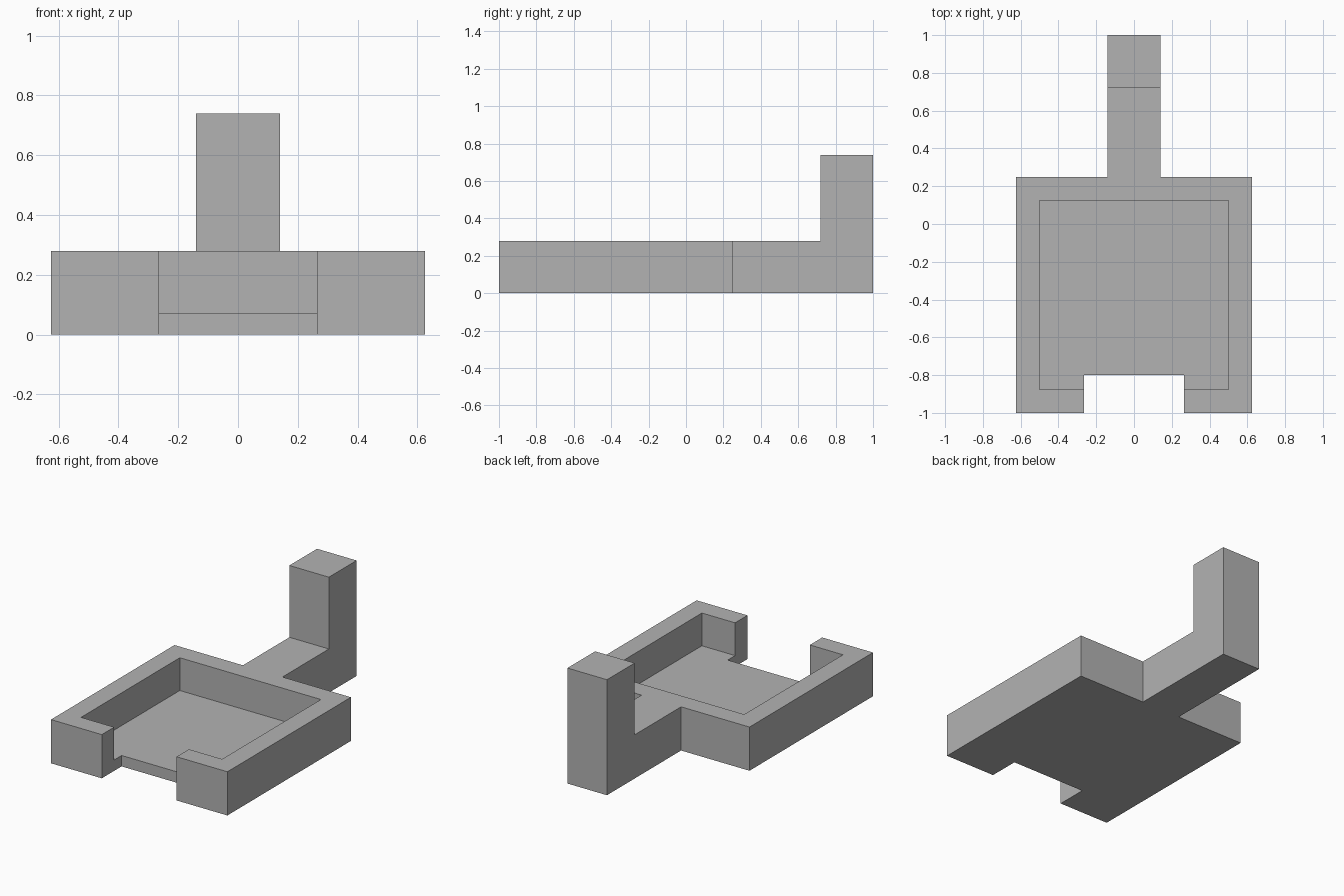
import bpy
import bmesh
from mathutils import Vector

cube = bpy.data.objects.get("Cube")
if cube:
    bpy.data.objects.remove(cube, do_unlink=True)

# Main dimensions
HALF_W, HANDLE_W, NOTCH_W, POCKET_W = 0.625, 0.14, 0.265, 0.5
FRONT, NOTCH_Y, BACK, POST_Y, END = -1.0, -0.8, 0.25, 0.72, 1.0
WALL = 0.125
FLOOR_Z, RIM_Z, POST_Z = 0.07, 0.28, 0.74

grey = bpy.data.materials.new("plain grey")
grey.use_nodes = True
colour = (0.45, 0.45, 0.45, 1)
grey.diffuse_color = colour
grey.node_tree.nodes["Principled BSDF"].inputs["Base Color"].default_value = colour


def prism(name, outline, z0, z1):
    """Extrude a flat outline from z0 to z1."""
    bm = bmesh.new()
    face = bm.faces.new([bm.verts.new((x, y, z0)) for x, y in outline])
    new = bmesh.ops.extrude_face_region(bm, geom=[face])["geom"]
    verts = [v for v in new if isinstance(v, bmesh.types.BMVert)]
    bmesh.ops.translate(bm, verts=verts, vec=Vector((0, 0, z1 - z0)))
    bmesh.ops.recalc_face_normals(bm, faces=bm.faces)
    mesh = bpy.data.meshes.new(name)
    bm.to_mesh(mesh)
    bm.free()
    mesh.materials.append(grey)
    obj = bpy.data.objects.new(name, mesh)
    bpy.context.collection.objects.link(obj)
    return obj


def carve(obj, name, half_w, y0, y1, z0):
    """Remove everything inside a box reaching up past the top."""
    box = [(-half_w, y0), (half_w, y0), (half_w, y1), (-half_w, y1)]
    cutter = prism(name, box, z0, POST_Z + 1)
    cutter.hide_render = True
    mod = obj.modifiers.new(name, 'BOOLEAN')
    mod.operation = 'DIFFERENCE'
    mod.solver = 'EXACT'
    mod.object = cutter
    bpy.context.view_layer.objects.active = obj
    bpy.ops.object.modifier_apply(modifier=name)
    bpy.data.objects.remove(cutter, do_unlink=True)


# Tray, handle and post share one footprint, mirrored across x
right_half = [(NOTCH_W, NOTCH_Y), (NOTCH_W, FRONT), (HALF_W, FRONT),
              (HALF_W, BACK), (HANDLE_W, BACK), (HANDLE_W, END)]
outline = right_half + [(-x, y) for x, y in reversed(right_half)]
tray = prism("tray_with_handle", outline, 0, POST_Z)

# Lower everything in front of the upright post to rim height
carve(tray, "rim_cutter", 1, FRONT - 1, POST_Y, RIM_Z)

# Sunken pocket, open to the front notch
carve(tray, "pocket_cutter", POCKET_W, FRONT + WALL, BACK - WALL, FLOOR_Z)
